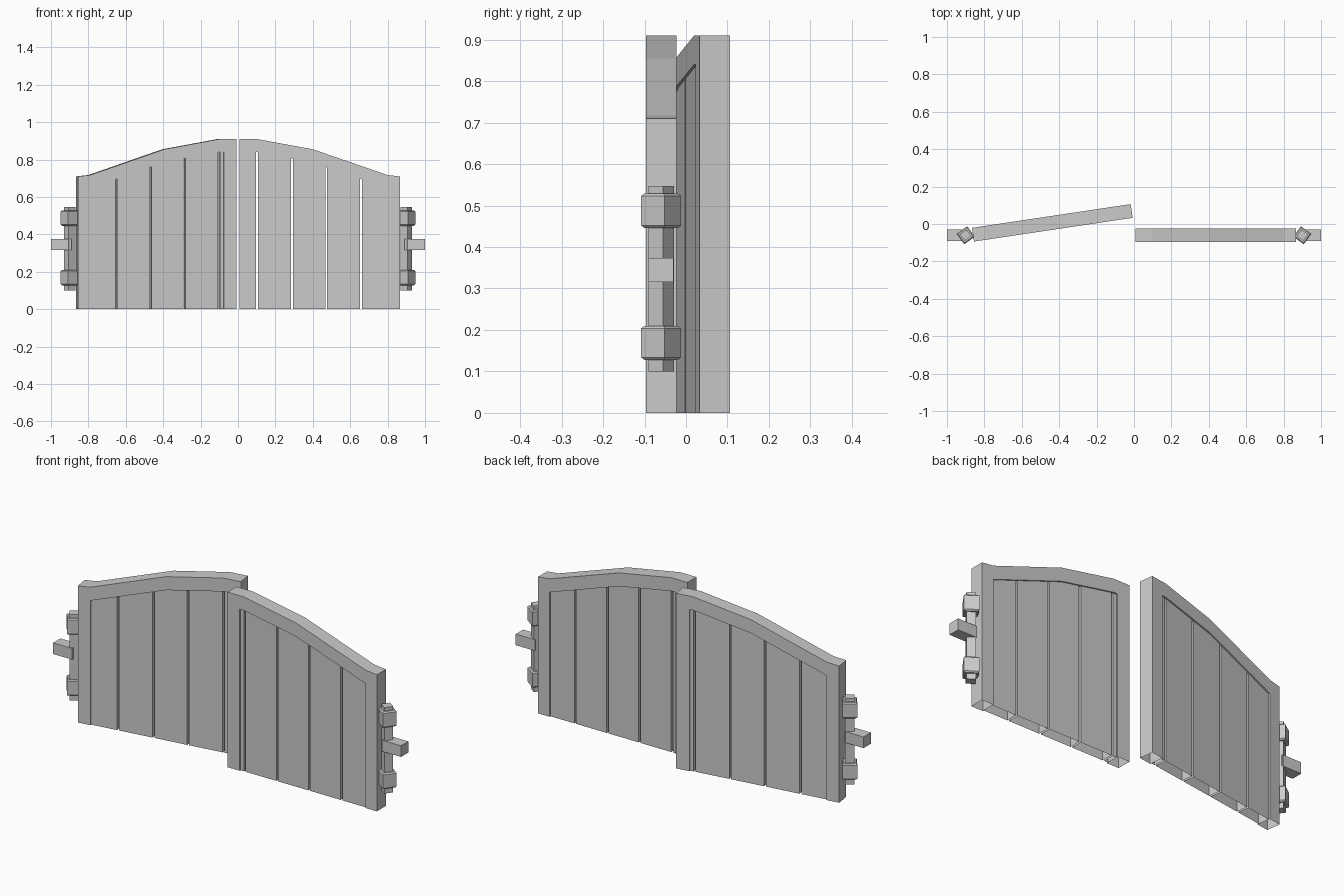
import bpy, bmesh
from math import radians
from mathutils import Matrix, Vector

if "Cube" in bpy.data.objects:
    bpy.data.objects.remove(bpy.data.objects["Cube"])

Y = -0.06            # centre plane of the closed gate
HALF = 0.037         # half thickness of the frame
RECESS = 0.007       # boards sit slightly behind the frame
RAIL = 0.07          # height of the arched top rail
TOP = [(0.008, 0.91), (0.1, 0.91), (0.4, 0.855), (0.8, 0.717), (0.866, 0.71)]
BOARDS = [(0.077, 0.097), (0.107, 0.284), (0.294, 0.467), (0.477, 0.653), (0.663, 0.8)]


def top_z(x):
    for (x0, z0), (x1, z1) in zip(TOP, TOP[1:]):
        if x0 <= x <= x1:
            return z0 + (z1 - z0) * (x - x0) / (x1 - x0)


def arch(a, b, drop):
    """Points along the arched top between x = a and x = b."""
    xs = [a] + [x for x, _ in TOP if a < x < b] + [b]
    return [(x, top_z(x) - drop) for x in xs]


def slab(bm, pts, half):
    """Extrude an x/z outline symmetrically in y."""
    face = bm.faces.new([bm.verts.new((x, Y - half, z)) for x, z in pts])
    ext = bmesh.ops.extrude_face_region(bm, geom=[face])['geom']
    bmesh.ops.translate(bm, vec=(0, 2 * half, 0),
                        verts=[v for v in ext if isinstance(v, bmesh.types.BMVert)])


def finish(name, bm, matrix, open_bottom=False):
    bmesh.ops.recalc_face_normals(bm, faces=bm.faces)
    if open_bottom:
        low = [f for f in bm.faces if max(v.co.z for v in f.verts) < 1e-4]
        bmesh.ops.delete(bm, geom=low, context='FACES_ONLY')
    bm.transform(matrix)
    if matrix.determinant() < 0:
        bmesh.ops.reverse_faces(bm, faces=bm.faces)
    me = bpy.data.meshes.new(name)
    bm.to_mesh(me)
    bm.free()
    bpy.context.collection.objects.link(bpy.data.objects.new(name, me))


def prism(bm, rings, cx):
    """Square post turned on its axis; rings are (radius, z)."""
    loops = []
    for r, z in rings:
        loops.append([bm.verts.new(Vector((cx, Y, z)) +
                      Matrix.Rotation(radians(9.5 + 90 * k), 3, 'Z') @ Vector((r, 0, 0)))
                      for k in range(4)])
    for a, b in zip(loops, loops[1:]):
        for k in range(4):
            bm.faces.new((a[k], a[(k + 1) % 4], b[(k + 1) % 4], b[k]))
    bm.faces.new(loops[0][::-1])
    bm.faces.new(loops[-1])


def build_side(side, mirror, swing):
    # Frame: outer arch and inner opening form an upside-down U
    x0, x1 = TOP[0][0], TOP[-1][0]
    i0, i1 = BOARDS[0][0], BOARDS[-1][1]
    bm = bmesh.new()
    slab(bm, [(x0, 0)] + TOP + [(x1, 0), (i1, 0)] + arch(i0, i1, RAIL)[::-1] + [(i0, 0)], HALF)
    finish(side + "_gate_frame", bm, swing @ mirror, True)

    # Boards with see-through gaps between them
    bm = bmesh.new()
    for a, b in BOARDS:
        slab(bm, [(a, 0)] + arch(a, b, RAIL) + [(b, 0)], HALF - RECESS)
    finish(side + "_gate_boards", bm, swing @ mirror, True)

    # Hinge pin and its two collars
    bm = bmesh.new()
    prism(bm, [(0.031, 0.1), (0.031, 0.547)], 0.9)
    finish(side + "_hinge_pin", bm, mirror)
    bm = bmesh.new()
    for lo, hi in ((0.128, 0.21), (0.446, 0.529)):
        prism(bm, [(0.041, lo), (0.049, lo + 0.006), (0.049, hi - 0.006), (0.041, hi)], 0.9)
    finish(side + "_hinge_collars", bm, mirror)

    # Wall bracket
    bm = bmesh.new()
    slab(bm, [(0.89, 0.316), (1.0, 0.316), (1.0, 0.374), (0.89, 0.374)], 0.03)
    finish(side + "_wall_bracket", bm, mirror)


# The right leaf is shut, the left leaf is ajar
build_side("right", Matrix.Identity(4), Matrix.Identity(4))
pivot = Vector((-0.865, Y, 0))
ajar = (Matrix.Translation(pivot + Vector((0.005, 0.003, 0))) @
        Matrix.Rotation(radians(8.5), 4, 'Z') @ Matrix.Translation(-pivot))
build_side("left", Matrix.Scale(-1, 4, (1, 0, 0)), ajar)
